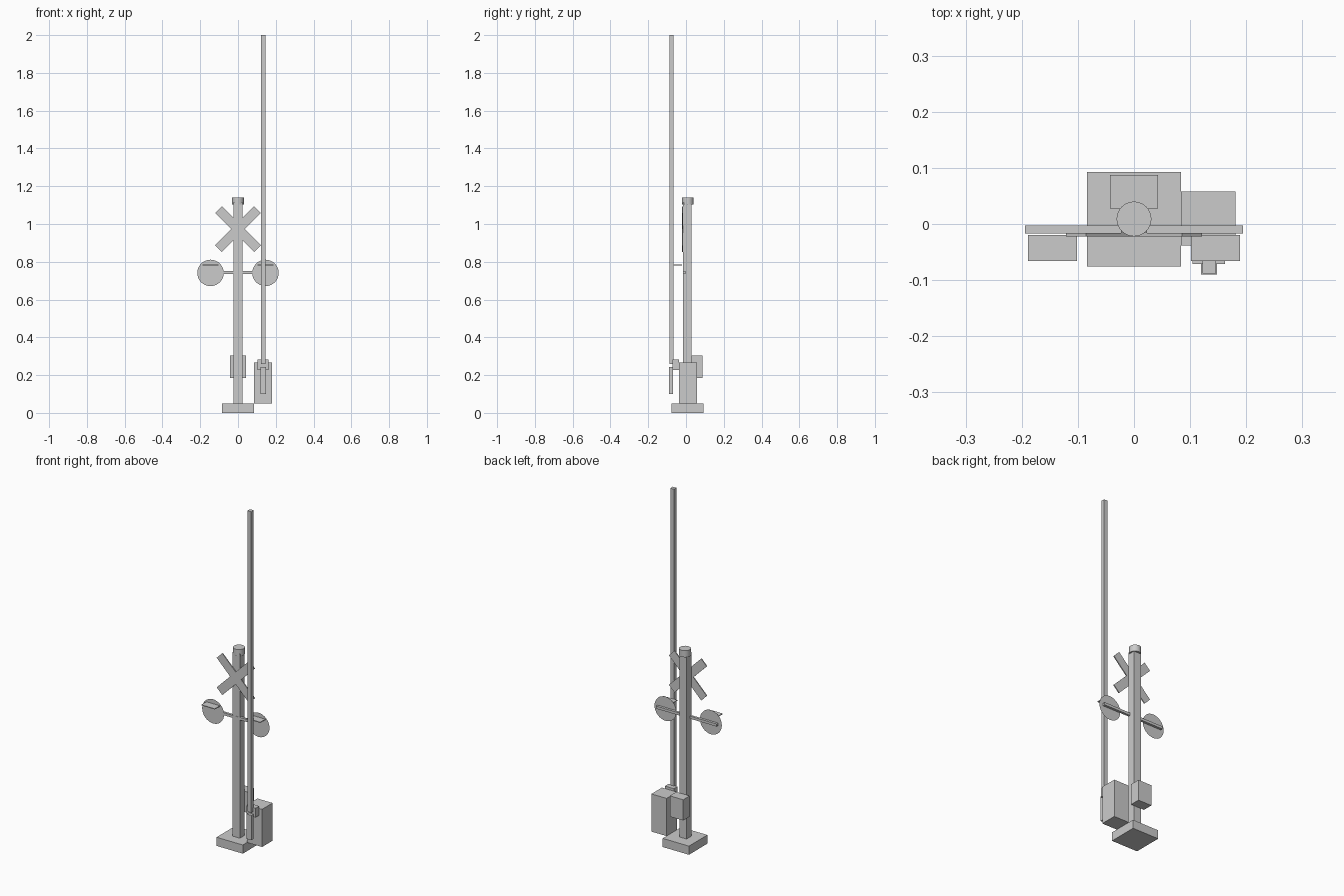
import bpy, math

if "Cube" in bpy.data.objects:
    bpy.data.objects.remove(bpy.data.objects["Cube"])


def box(name, x, y, z):
    """Box from (min, max) ranges."""
    bpy.ops.mesh.primitive_cube_add(size=1, location=[sum(r) / 2 for r in (x, y, z)])
    ob = bpy.context.object
    ob.name = name
    ob.scale = [r[1] - r[0] for r in (x, y, z)]
    bpy.ops.object.transform_apply(location=False, rotation=False, scale=True)
    return ob


def disc(name, x, y, z, r):
    """Thin flat disc facing the front."""
    bpy.ops.mesh.primitive_circle_add(vertices=32, radius=r, fill_type='NGON',
                                      location=(x, y, z), rotation=(math.pi / 2, 0, 0))
    bpy.context.object.name = name


# foundation, post and cap
box("base", (-0.084, 0.084), (-0.076, 0.093), (0, 0.05))
box("post", (-0.023, 0.023), (-0.016, 0.028), (0.05, 1.115))
bpy.ops.mesh.primitive_cylinder_add(vertices=32, radius=0.031, depth=0.038,
                                    location=(0, 0.009, 1.122))
bpy.context.object.name = "post_cap"
bpy.ops.object.shade_smooth_by_angle()

# crossed warning boards
for side, s in (("a", 1), ("b", -1)):
    board = box("cross_board_" + side, (-0.146, 0.146), (-0.022, -0.016), (0.948, 0.998))
    board.rotation_euler.y = s * math.pi / 4

# lamp bar with two lamps
box("lamp_bar", (-0.194, 0.194), (-0.017, -0.003), (0.735, 0.75))
for side, s in (("left", -1), ("right", 1)):
    cx = s * 0.1455
    disc("lamp_plate_" + side, cx, -0.02, 0.741, 0.07)
    disc("lamp_lens_" + side, cx, -0.023, 0.741, 0.038)
    box("lamp_visor_" + side, (cx - 0.0435, cx + 0.0435), (-0.066, -0.02), (0.781, 0.785))

# equipment boxes
box("control_box", (-0.043, 0.043), (0.028, 0.087), (0.185, 0.305))
box("motor_box", (0.084, 0.181), (-0.038, 0.058), (0.05, 0.268))

# raised gate arm with pivot and counterweight
box("pivot_block", (0.104, 0.162), (-0.071, -0.038), (0.228, 0.282))
box("gate_arm", (0.122, 0.146), (-0.088, -0.065), (0.258, 2.0))
box("counterweight", (0.119, 0.148), (-0.09, -0.07), (0.1, 0.244))
